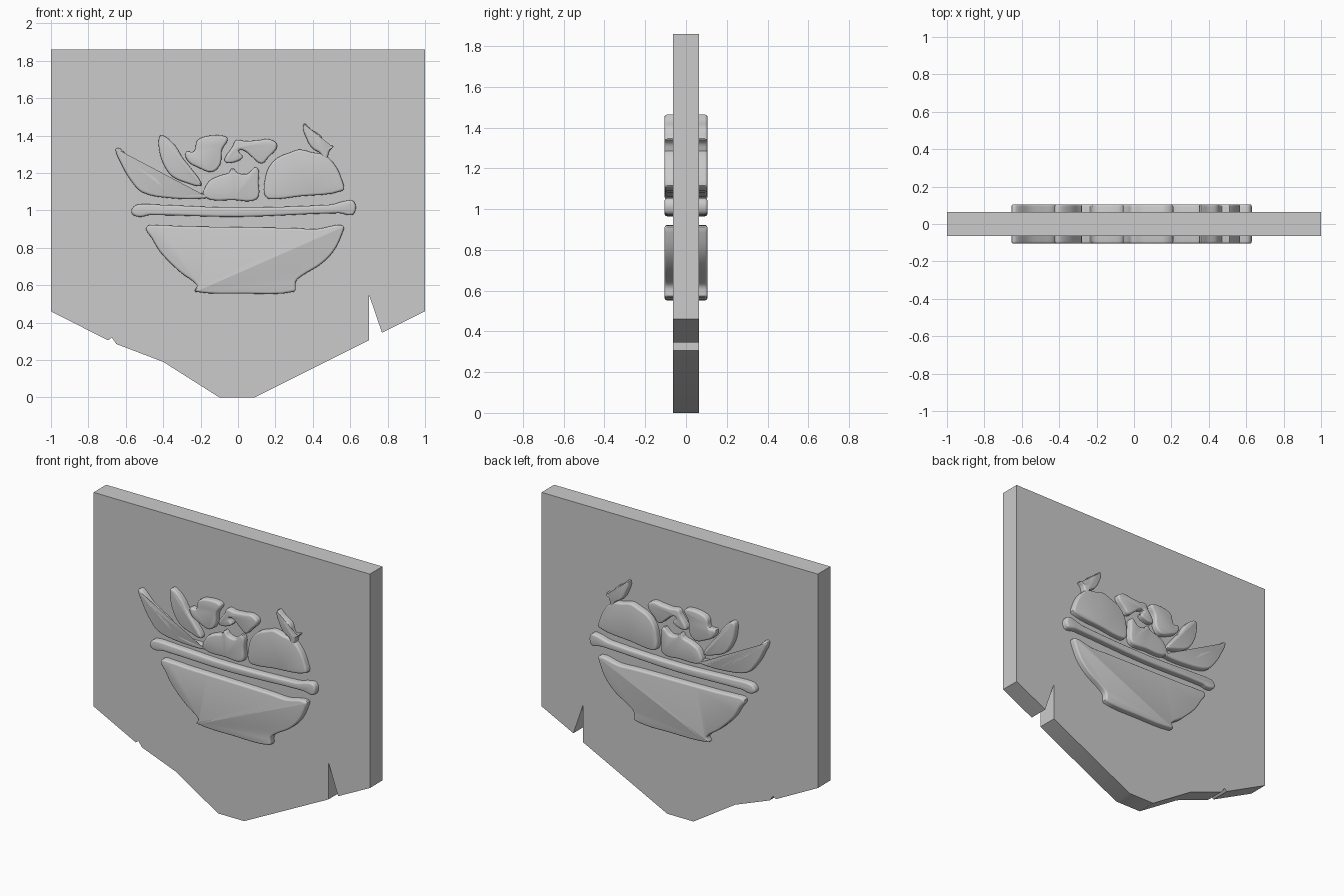
import bpy, bmesh, math
from mathutils import Vector
from mathutils.geometry import interpolate_bezier

if "Cube" in bpy.data.objects:
    bpy.data.objects.remove(bpy.data.objects["Cube"])


def rounded(points, steps=4):
    """Smooth closed curve through the given outline points."""
    n, out = len(points), []
    p = [Vector((x, z, 0)) for x, z in points]
    for i in range(n):
        a, b, c, d = p[i - 1], p[i], p[(i + 1) % n], p[(i + 2) % n]
        reach = (c - b).length / 3
        t0, t1 = (c - a).normalized() * reach, (d - b).normalized() * reach
        out += [(v.x, v.y) for v in interpolate_bezier(b, b + t0, c - t1, c, steps + 1)[:-1]]
    return out


def slab(name, outline, half, edge):
    """Extrude an x-z outline through y with softened front and back rims."""
    n = len(outline)
    p = [Vector(q) for q in outline]
    area = sum(p[i - 1].x * p[i].y - p[i].x * p[i - 1].y for i in range(n))
    if area < 0:
        p.reverse()
    inward = []
    for i in range(n):
        t = (p[(i + 1) % n] - p[i - 1]).normalized()
        inward.append(Vector((-t.y, t.x)))
    if edge:
        arc = [(edge * (1 - math.sin(a)), half - edge * (1 - math.cos(a)))
               for a in (0, math.pi / 6, math.pi / 3, math.pi / 2)]
    else:
        arc = [(0, half)]
    levels = [(o, -y) for o, y in arc] + [(o, y) for o, y in reversed(arc)]
    bm = bmesh.new()
    rings = []
    for offset, y in levels:
        ring = []
        for q, w in zip(p, inward):
            s = q + w * offset
            ring.append(bm.verts.new((s.x, y, s.y)))
        rings.append(ring)
    for r0, r1 in zip(rings, rings[1:]):
        for i in range(n):
            j = (i + 1) % n
            bm.faces.new((r0[i], r1[i], r1[j], r0[j]))
    bm.faces.new(rings[0])
    bm.faces.new(rings[-1][::-1])
    bmesh.ops.recalc_face_normals(bm, faces=bm.faces)
    mesh = bpy.data.meshes.new(name)
    bm.to_mesh(mesh)
    bm.free()
    ob = bpy.data.objects.new(name, mesh)
    bpy.context.collection.objects.link(ob)
    bpy.ops.object.select_all(action='DESELECT')
    ob.select_set(True)
    bpy.context.view_layer.objects.active = ob
    bpy.ops.object.shade_smooth_by_angle(angle=math.radians(40))
    return ob


def relief(name, points):
    return slab(name, rounded(points), 0.105, 0.012)


# Hanging board with pointed bottom and split corners
slab("sign_board", [
    (-1, 1.86), (-1, .46), (-.695, .305), (-.675, .32), (-.65, .285),
    (-.40, .19), (-.10, 0), (.09, 0), (.70, .305), (.70, .55),
    (.77, .345), (1, .46), (1, 1.86)], 0.065, 0)

# Bowl and its rim
relief("bowl", [
    (-.49, .91), (-.42, .92), (-.3, .915), (0, .91), (.3, .905), (.42, .9),
    (.56, .92), (.555, .87), (.51, .78), (.44, .71), (.35, .655), (.31, .62),
    (.30, .565), (.04, .555), (-.23, .565), (-.22, .60), (-.31, .67),
    (-.41, .77), (-.46, .85)])
relief("bowl_rim", [
    (-.57, 1.0), (-.54, 1.03), (-.42, 1.03), (-.02, 1.015), (.49, 1.03),
    (.57, 1.05), (.615, 1.05), (.63, 1.01), (.61, .975), (.54, .985),
    (0, .965), (-.47, .975), (-.52, .965), (-.56, .975)])

# Bananas on the left
relief("large_banana", [
    (-.655, 1.325), (-.63, 1.33), (-.56, 1.26), (-.48, 1.21), (-.43, 1.18),
    (-.385, 1.125), (-.28, 1.095), (-.18, 1.09), (-.17, 1.065), (-.36, 1.065),
    (-.51, 1.095), (-.58, 1.17), (-.625, 1.25)])
relief("small_banana", [
    (-.42, 1.395), (-.39, 1.395), (-.335, 1.345), (-.295, 1.28), (-.255, 1.23),
    (-.20, 1.155), (-.20, 1.13), (-.27, 1.145), (-.35, 1.18), (-.395, 1.24),
    (-.42, 1.315)])

# Fruit pieces in the middle
relief("centre_fruit", [
    (-.18, 1.07), (-.16, 1.15), (-.10, 1.185), (-.05, 1.20), (-.03, 1.225),
    (0, 1.20), (.05, 1.195), (.10, 1.23), (.11, 1.15), (.10, 1.06), (-.02, 1.055)])
relief("fruit_wedge", [
    (-.28, 1.31), (-.235, 1.315), (-.22, 1.37), (-.175, 1.395), (-.085, 1.40),
    (-.055, 1.38), (-.085, 1.325), (-.095, 1.245), (-.14, 1.205),
    (-.215, 1.23), (-.265, 1.26)])
relief("curled_slice", [
    (-.07, 1.28), (-.03, 1.34), (-.01, 1.375), (.04, 1.37), (.11, 1.375),
    (.17, 1.38), (.21, 1.345), (.16, 1.28), (.125, 1.25), (.075, 1.285),
    (.04, 1.315), (.005, 1.32), (.025, 1.285), (-.01, 1.26), (-.065, 1.255)])

# Apple with leaf and stem on the right
relief("apple", [
    (.14, 1.09), (.145, 1.17), (.165, 1.23), (.21, 1.28), (.28, 1.31),
    (.33, 1.325), (.395, 1.31), (.465, 1.295), (.52, 1.24), (.555, 1.165),
    (.56, 1.105), (.33, 1.075), (.17, 1.06)])
relief("apple_leaf", [
    (.35, 1.46), (.395, 1.43), (.445, 1.395), (.47, 1.335), (.51, 1.345),
    (.49, 1.32), (.465, 1.265), (.44, 1.305), (.40, 1.33), (.37, 1.375)])

# Centre the stack on the origin plane
for ob in bpy.data.objects:
    ob.location = (0, 0, 0)
